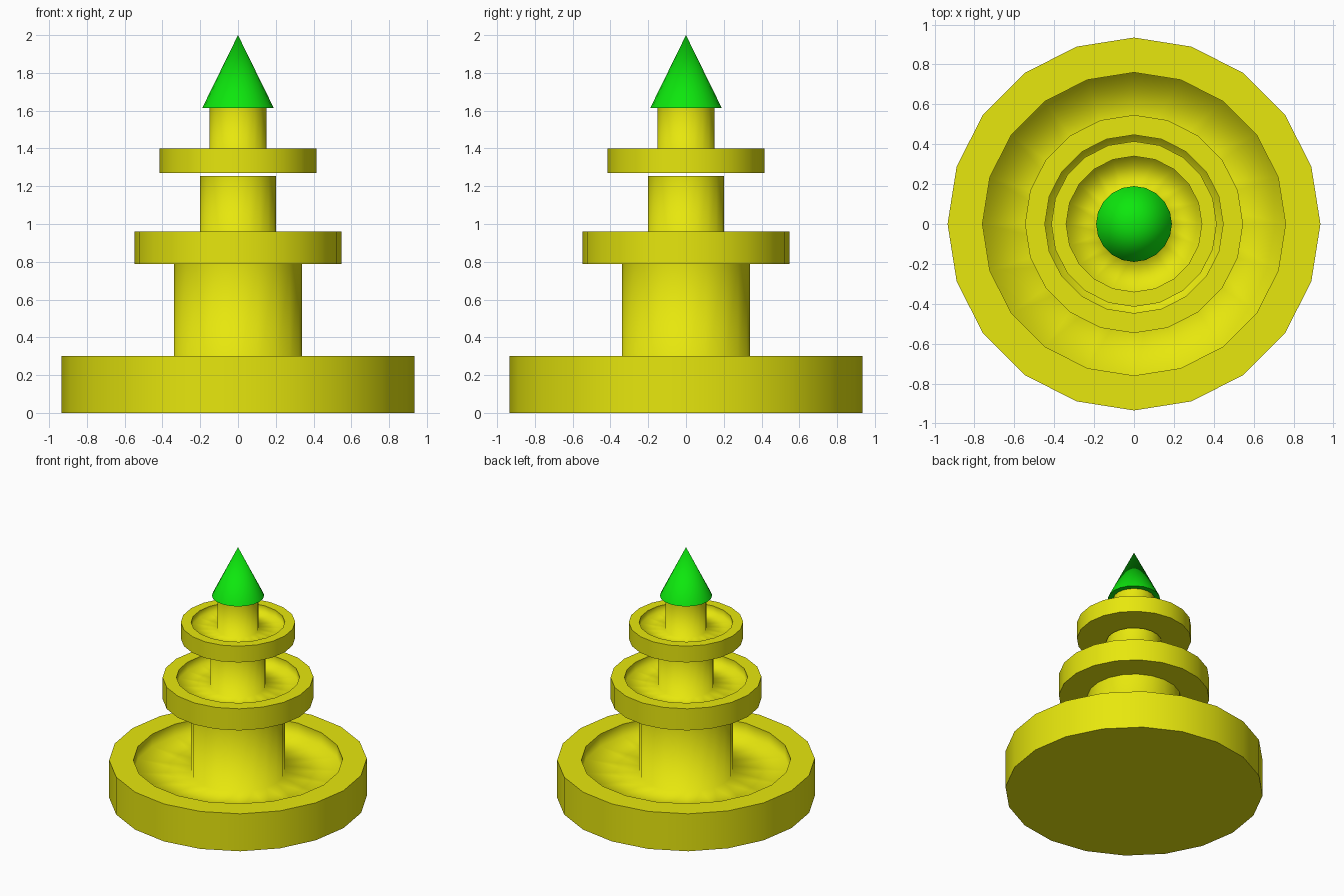
import bpy
import bmesh
from math import cos, sin, tau

SIDES = 20

if "Cube" in bpy.data.objects:
    bpy.data.objects.remove(bpy.data.objects["Cube"], do_unlink=True)


def make_material(name, colour):
    mat = bpy.data.materials.new(name)
    mat.use_nodes = True
    mat.diffuse_color = colour
    mat.node_tree.nodes["Principled BSDF"].inputs["Base Color"].default_value = colour
    return mat


def lathe(name, profile, mat, soft=()):
    """Spin (radius, height) points round z; corners listed in soft stay smooth."""
    bm = bmesh.new()
    rings = []
    for r, z in profile:
        if r == 0:
            rings.append([bm.verts.new((0, 0, z))] * SIDES)
        else:
            rings.append([bm.verts.new((r * cos(tau * i / SIDES), r * sin(tau * i / SIDES), z))
                          for i in range(SIDES)])
    for low, high in zip(rings, rings[1:]):
        for i in range(SIDES):
            j = (i + 1) % SIDES
            corners = dict.fromkeys((low[i], low[j], high[j], high[i]))
            bm.faces.new(list(corners))
    # Close flat ends
    for end in (rings[0], rings[-1]):
        if end[0] is not end[1]:
            bm.faces.new(end)
    bmesh.ops.recalc_face_normals(bm, faces=bm.faces[:])
    for face in bm.faces:
        face.smooth = True
    # Sharpen the hard corner rings
    for k, ring in enumerate(rings):
        if k in soft or ring[0] is ring[1]:
            continue
        for i in range(SIDES):
            edge = bm.edges.get((ring[i], ring[(i + 1) % SIDES]))
            edge.smooth = False
    mesh = bpy.data.meshes.new(name)
    bm.to_mesh(mesh)
    bm.free()
    mesh.materials.append(mat)
    obj = bpy.data.objects.new(name, mesh)
    bpy.context.collection.objects.link(obj)
    return obj


def tier(name, bottom, rim, floor, outer, inner, pillar, top):
    """Basin with a raised rim, sunken floor and central pillar."""
    profile = [(outer, bottom), (outer, rim), (inner, rim),
               (inner, floor), (pillar, floor), (pillar, top)]
    return lathe(name, profile, stone, soft=(3, 4))


stone = make_material("yellow stone", (0.8, 0.8, 0.004, 1))
green = make_material("green finial", (0.004, 0.8, 0.004, 1))

# Three stacked basins, each with the pillar that carries the next part
tier("lower_basin", 0, 0.30, 0.20, 0.935, 0.76, 0.34, 0.787)
tier("middle_basin", 0.787, 0.96, 0.89, 0.547, 0.447, 0.20, 1.255)
tier("upper_basin", 1.27, 1.40, 1.345, 0.415, 0.34, 0.15, 1.615)

# Pointed cap
lathe("cone_finial", [(0.19, 1.613), (0, 2.0)], green)
